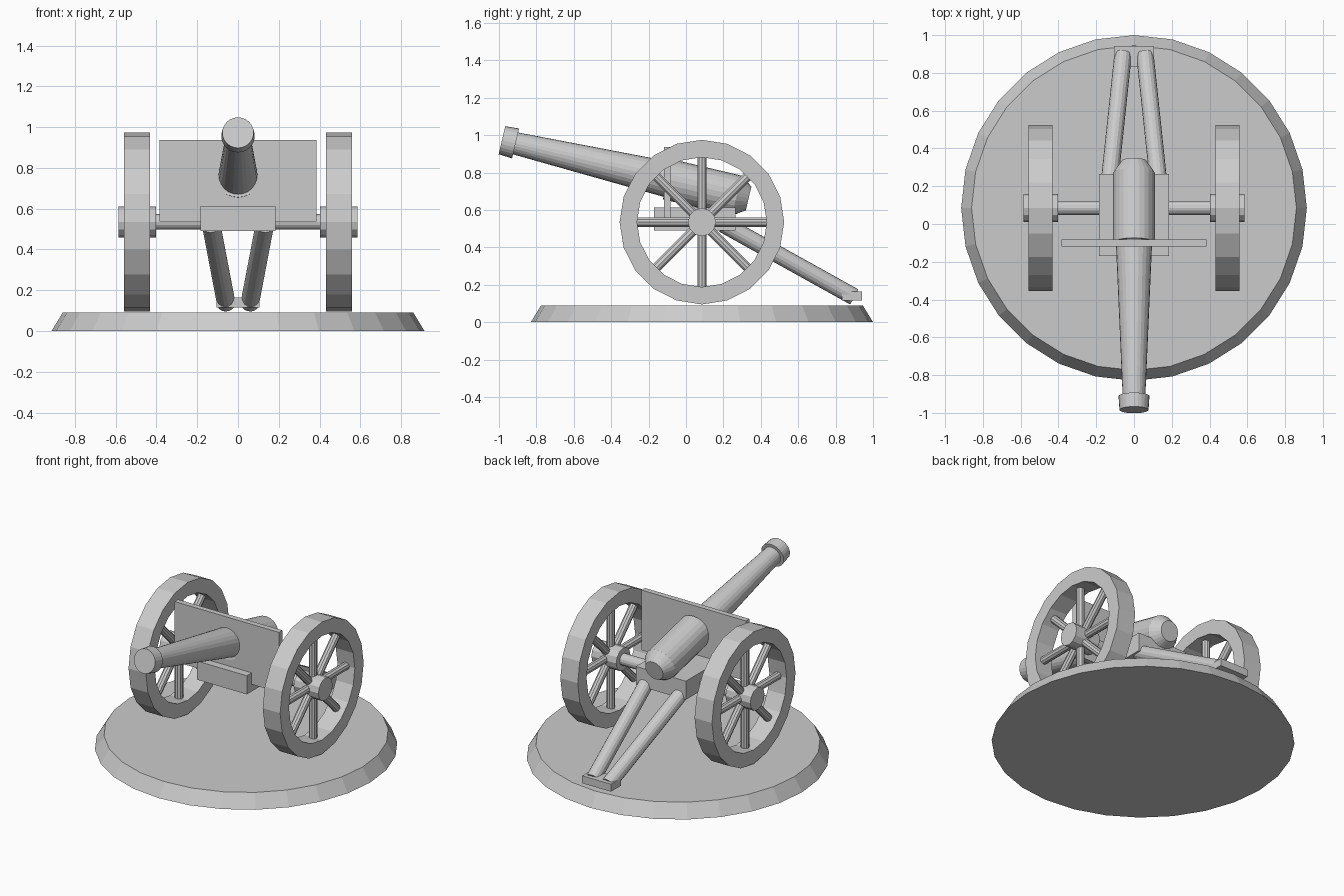
import bpy, bmesh, math
from mathutils import Vector

cube = bpy.data.objects.get("Cube")
if cube:
    bpy.data.objects.remove(cube, do_unlink=True)

# Single plain material
grey = bpy.data.materials.new("plain grey")
grey.use_nodes = True
COLOUR = (0.6, 0.6, 0.6, 1)
grey.diffuse_color = COLOUR
grey.node_tree.nodes["Principled BSDF"].inputs["Base Color"].default_value = COLOUR


def finish(name, bm):
    bmesh.ops.recalc_face_normals(bm, faces=bm.faces)
    mesh = bpy.data.meshes.new(name)
    bm.to_mesh(mesh)
    bm.free()
    mesh.materials.append(grey)
    obj = bpy.data.objects.new(name, mesh)
    bpy.context.collection.objects.link(obj)
    return obj


def revolve(name, profile, origin, axis, sides, ring=False):
    """Turn (radius, distance) points about an axis; ring closes the profile."""
    bm = bmesh.new()
    turn = Vector(axis).to_track_quat('Z', 'Y')
    loops = []
    for r, d in profile:
        angles = [math.tau * i / sides for i in range(sides)]
        loops.append([bm.verts.new(Vector(origin) + turn @ Vector(
            (r * math.cos(a), r * math.sin(a), d))) for a in angles])
    pairs = list(zip(loops, loops[1:]))
    if ring:
        pairs.append((loops[-1], loops[0]))
    else:
        bm.faces.new(loops[0])
        bm.faces.new(loops[-1])
    for a, b in pairs:
        for i in range(sides):
            j = (i + 1) % sides
            bm.faces.new((a[i], a[j], b[j], b[i]))
    return finish(name, bm)


def rod(name, start, end, radius, sides):
    axis = Vector(end) - Vector(start)
    return revolve(name, [(radius, 0), (radius, axis.length)], start, axis, sides)


def box(name, low, high):
    bm = bmesh.new()
    bmesh.ops.create_cube(bm, size=1)
    for v in bm.verts:
        v.co = [(a + b) / 2 + c * (b - a) for a, b, c in zip(low, high, v.co)]
    return finish(name, bm)


AXLE_Y, AXLE_Z = 0.085, 0.535

# Round tapered plinth
revolve("base", [(0.915, 0), (0.86, 0.09)], (0, AXLE_Y, 0), (0, 0, 1), 28)

# Barrel with muzzle band, reinforced breech and chamfered end
revolve("barrel",
        [(0.077, 0), (0.082, 0.075), (0.06, 0.075), (0.096, 0.91),
         (0.11, 0.91), (0.11, 1.29), (0.065, 1.355)],
        (0, -0.984, 0.973), (0, 1, -0.236), 24)

# Carriage, shield and trail
box("carriage_block", (-0.184, -0.17, 0.49), (0.184, 0.265, 0.614))
box("shield", (-0.385, -0.118, 0.537), (0.385, -0.082, 0.937))
box("trail_plate", (-0.106, 0.835, 0.115), (0.106, 0.942, 0.165))
rod("axle", (-0.45, AXLE_Y, AXLE_Z), (0.45, AXLE_Y, AXLE_Z), 0.038, 16)

for side, s in (("left", 1), ("right", -1)):
    rod(side + "_trail_leg", (s * 0.132, 0.2, 0.524), (s * 0.058, 0.898, 0.136), 0.046, 16)

    # Wheel rim, hub and spokes
    centre = Vector((s * 0.495, AXLE_Y, AXLE_Z))
    revolve(side + "_wheel_rim",
            [(0.44, -0.064), (0.44, 0.064), (0.347, 0.064), (0.347, -0.064)],
            centre, (1, 0, 0), 20, ring=True)
    rod(side + "_hub", (s * 0.403, AXLE_Y, AXLE_Z), (s * 0.586, AXLE_Y, AXLE_Z), 0.075, 12)
    for i in range(8):
        a = math.tau * i / 8
        tip = centre + Vector((0, math.cos(a), math.sin(a))) * 0.345
        rod(f"{side}_spoke_{i + 1}", centre, tip, 0.026, 10)
